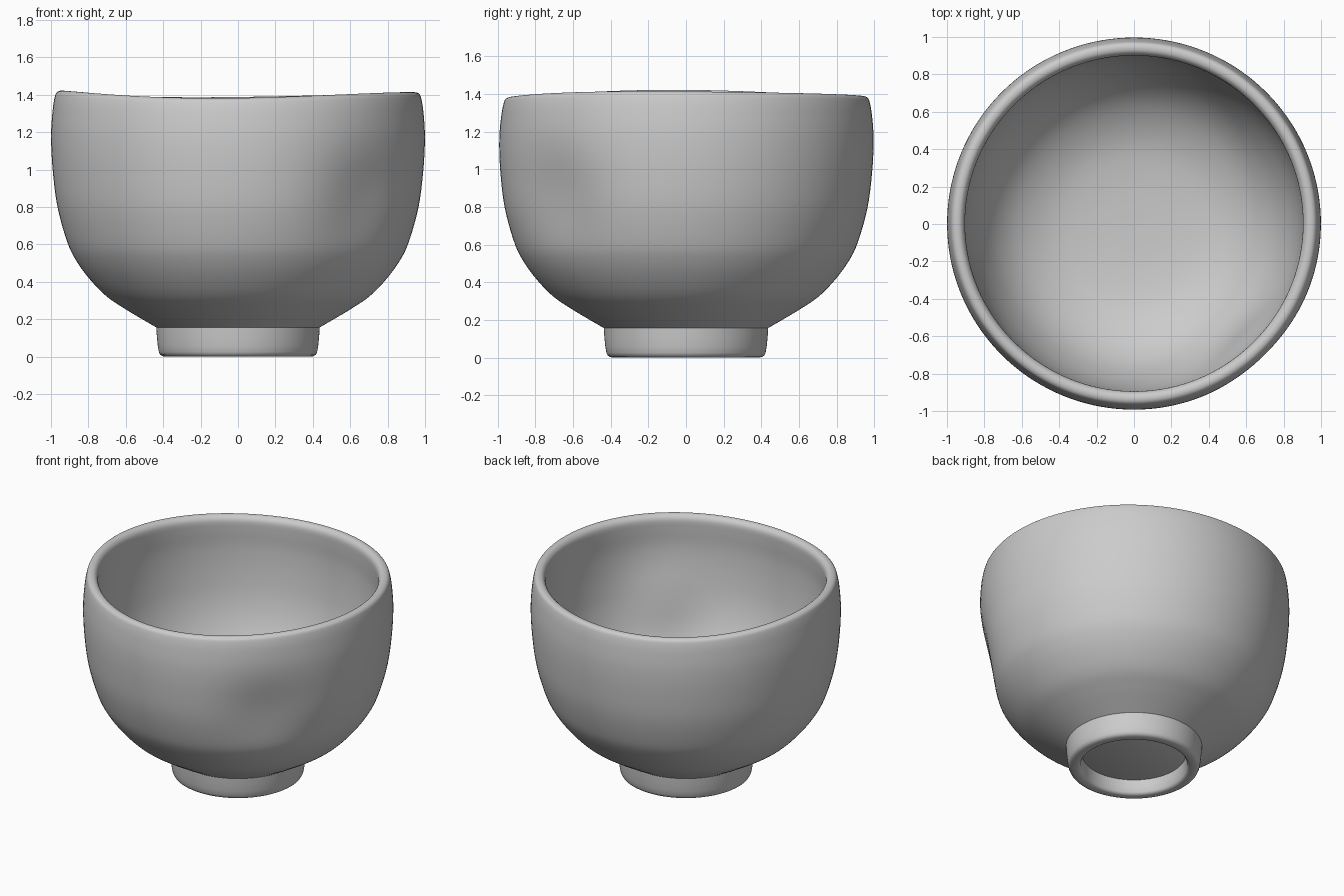
import bpy, bmesh, math
from mathutils import Vector

if "Cube" in bpy.data.objects:
    bpy.data.objects.remove(bpy.data.objects["Cube"])

SEG = 144


def spline(pts, n=6):
    """Catmull-Rom curve through profile points."""
    p = [Vector(q) for q in pts]
    p = [2 * p[0] - p[1]] + p + [2 * p[-1] - p[-2]]
    out = []
    for a, b, c, d in zip(p, p[1:], p[2:], p[3:]):
        for i in range(n):
            t = i / n
            out.append(0.5 * (2 * b + (c - a) * t + (2 * a - 5 * b + 4 * c - d) * t ** 2
                              + (3 * b - a - 3 * c + d) * t ** 3))
    return out + [p[-2]]


def hand_formed(r, z, a):
    """Thumb dent at front right, uneven rim, slightly off-round body."""
    da = (a + math.pi / 4 + math.pi) % (2 * math.pi) - math.pi
    dent = 0.045 * math.exp(-(da / 0.3) ** 2 - ((z - 0.83) / 0.26) ** 2)
    w = min(1, max(0, z / 1.4)) ** 3
    r2 = max(r - dent * min(1, r / 0.6), 0) * (1 + w * (0.004 * math.cos(2 * a) + 0.004 * math.sin(a)))
    return r2, z + w * (0.016 * math.cos(2 * a) + 0.005 * math.cos(3 * a + 2.6))


def lathe(name, profile, deform=None, closed=False):
    bm = bmesh.new()
    rings = []
    for r, z in profile:
        if r < 1e-4:
            rings.append([bm.verts.new((0, 0, z))] * SEG)
            continue
        ring = []
        for i in range(SEG):
            a = 2 * math.pi * i / SEG
            rr, zz = deform(r, z, a) if deform else (r, z)
            ring.append(bm.verts.new((rr * math.cos(a), rr * math.sin(a), zz)))
        rings.append(ring)
    pairs = list(zip(rings, rings[1:])) + ([(rings[-1], rings[0])] if closed else [])
    for lo, hi in pairs:
        for i in range(SEG):
            j = (i + 1) % SEG
            bm.faces.new(list(dict.fromkeys((lo[i], lo[j], hi[j], hi[i]))))
    bmesh.ops.recalc_face_normals(bm, faces=bm.faces)
    me = bpy.data.meshes.new(name)
    bm.to_mesh(me)
    bm.free()
    ob = bpy.data.objects.new(name, me)
    bpy.context.collection.objects.link(ob)
    bpy.ops.object.select_all(action='DESELECT')
    ob.select_set(True)
    bpy.context.view_layer.objects.active = ob
    bpy.ops.object.shade_smooth_by_angle(angle=math.radians(40))
    return ob


# bowl: underside, outer wall, rounded lip, inner wall
outer = [(0.0, 0.10), (0.34, 0.10)]
body = spline([(0.42, 0.147), (0.52, 0.205), (0.605, 0.256), (0.70, 0.32), (0.785, 0.405),
               (0.86, 0.505), (0.912, 0.61), (0.965, 0.80), (0.99, 1.0), (0.997, 1.17),
               (0.988, 1.30), (0.976, 1.37), (0.964, 1.394), (0.942, 1.402), (0.918, 1.394),
               (0.902, 1.365), (0.902, 1.30), (0.908, 1.17), (0.90, 1.0), (0.876, 0.82),
               (0.825, 0.65), (0.74, 0.49), (0.62, 0.37), (0.45, 0.285), (0.25, 0.25),
               (0.0, 0.24)], 5)
lathe("bowl", outer + [tuple(p) for p in body], hand_formed)

# foot ring
lathe("foot_ring", [(0.437, 0.157), (0.434, 0.11), (0.429, 0.06), (0.423, 0.025), (0.416, 0.01),
                    (0.404, 0.003), (0.39, 0.0), (0.365, 0.0), (0.352, 0.005), (0.344, 0.016),
                    (0.336, 0.06), (0.332, 0.12), (0.332, 0.157)], closed=True)
